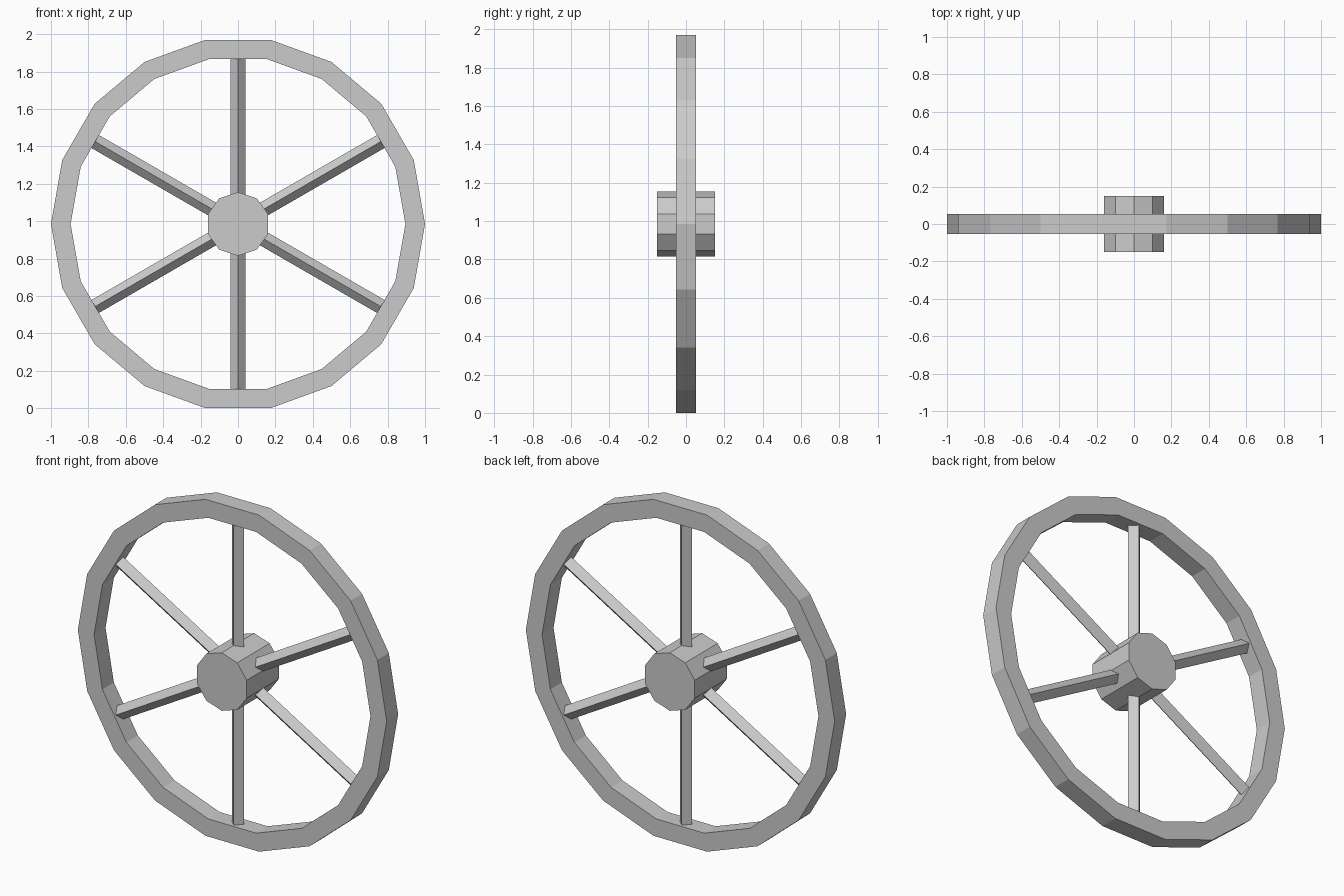
import bpy, bmesh
from math import cos, sin, pi, radians
from mathutils import Matrix, Vector

if "Cube" in bpy.data.objects:
    bpy.data.objects.remove(bpy.data.objects["Cube"])

CENTRE = Vector((0, 0, 0.985))


def make_object(name, bm):
    bmesh.ops.recalc_face_normals(bm, faces=bm.faces)
    mesh = bpy.data.meshes.new(name)
    bm.to_mesh(mesh)
    bm.free()
    obj = bpy.data.objects.new(name, mesh)
    obj.location = CENTRE
    bpy.context.collection.objects.link(obj)
    return obj


# Rim: rectangular section swept round 18 flat segments
def make_rim(outer, inner, half_width, sides):
    bm = bmesh.new()
    section = [(outer, -half_width), (outer, half_width),
               (inner, half_width), (inner, -half_width)]
    rings = []
    for i in range(sides):
        a = 2 * pi * i / sides
        rings.append([bm.verts.new((r * cos(a), y, r * sin(a))) for r, y in section])
    for i in range(sides):
        p, q = rings[i], rings[(i + 1) % sides]
        for j in range(4):
            k = (j + 1) % 4
            bm.faces.new((p[j], p[k], q[k], q[j]))
    return make_object("rim", bm)


# Prism along local z, used for the hub and spokes
def make_prism(name, sides, radius, length, matrix):
    bm = bmesh.new()
    bmesh.ops.create_cone(bm, cap_ends=True, segments=sides, radius1=radius,
                          radius2=radius, depth=length, matrix=matrix)
    return make_object(name, bm)


make_rim(1.0, 0.895, 0.053, 18)

# Hub: ten-sided, corners pointing left and right, flats top and bottom
hub_turn = Matrix.Rotation(radians(90), 4, 'X') @ Matrix.Rotation(radians(90), 4, 'Z')
hub_turn = hub_turn @ Matrix.Rotation(radians(90), 4, 'Z')
make_prism("hub", 10, 0.17, 0.30, hub_turn)

# Spokes: six diamond-section bars from the hub to the rim
START, END = 0.10, 0.888
for i in range(6):
    turn = Matrix.Rotation(radians(60 * i), 4, 'Y')
    shift = Matrix.Translation((0, 0, (START + END) / 2))
    make_prism(f"spoke_{i + 1}", 4, 0.04, END - START, turn @ shift)
